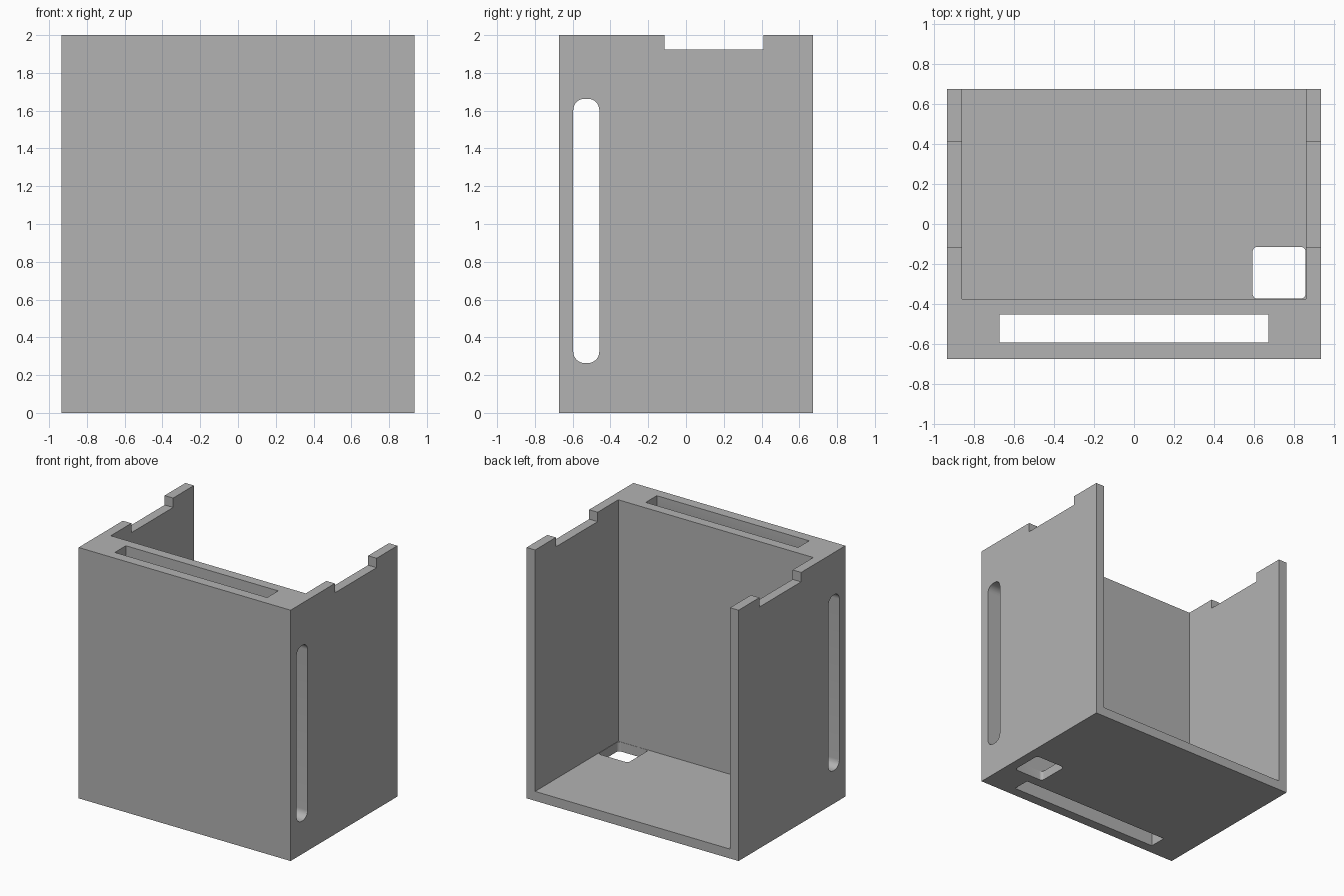
import bpy, bmesh, math
from mathutils import Vector

cube = bpy.data.objects.get("Cube")
if cube:
    bpy.data.objects.remove(cube, do_unlink=True)

grey = bpy.data.materials.new("plain grey")
grey.use_nodes = True
grey.diffuse_color = (0.448, 0.448, 0.448, 1)
grey.node_tree.nodes["Principled BSDF"].inputs["Base Color"].default_value = grey.diffuse_color


def rounded_rect(u0, u1, v0, v1, r, steps=8):
    """Outline of a rectangle, with its corners rounded when r > 0."""
    if not r:
        return [(u0, v0), (u1, v0), (u1, v1), (u0, v1)]
    pts = []
    centres = [(u1 - r, v1 - r), (u0 + r, v1 - r), (u0 + r, v0 + r), (u1 - r, v0 + r)]
    for i, (cu, cv) in enumerate(centres):
        for s in range(steps + 1):
            a = (i + s / steps) * math.pi / 2
            pts.append((cu + r * math.cos(a), cv + r * math.sin(a)))
    return pts


def prism(name, x, y, z, axis="Z", r=0):
    """Box between the given ranges; edges along the axis may be rounded."""
    bm = bmesh.new()
    if axis == "X":
        verts = [bm.verts.new((x[0], u, v)) for u, v in rounded_rect(*y, *z, r)]
        depth = Vector((x[1] - x[0], 0, 0))
    else:
        verts = [bm.verts.new((u, v, z[0])) for u, v in rounded_rect(*x, *y, r)]
        depth = Vector((0, 0, z[1] - z[0]))
    face = bm.faces.new(verts)
    ext = bmesh.ops.extrude_face_region(bm, geom=[face], use_keep_orig=True)
    moved = [g for g in ext["geom"] if isinstance(g, bmesh.types.BMVert)]
    bmesh.ops.translate(bm, verts=moved, vec=depth)
    bmesh.ops.recalc_face_normals(bm, faces=bm.faces)
    mesh = bpy.data.meshes.new(name)
    bm.to_mesh(mesh)
    bm.free()
    mesh.materials.append(grey)
    ob = bpy.data.objects.new(name, mesh)
    bpy.context.collection.objects.link(ob)
    return ob


# Outer block
W, D, H, T = 0.935, 0.673, 2.0, 0.075
housing = prism("housing", (-W, W), (-D, D), (0, H))

# Openings: main bay, rim notches, strap slots and the cable hole in the floor
cutters = [
    prism("bay_cutter", (T - W, W - T), (-0.375, 1), (T, 3)),
    prism("rim_notch_cutter", (-2, 2), (-0.115, 0.411), (H - T, 3)),
    prism("vertical_slot_cutter", (-0.672, 0.672), (-0.592, -0.453), (-1, 3)),
    prism("side_slot_cutter", (-2, 2), (-0.597, -0.459), (0.264, 1.663), "X", 0.06),
    prism("cable_hole_cutter", (0.592, 0.857), (-0.373, -0.114), (-1, 0.2), "Z", 0.025),
]
for cutter in cutters:
    mod = housing.modifiers.new(cutter.name, "BOOLEAN")
    mod.operation = "DIFFERENCE"
    mod.solver = "EXACT"
    mod.object = cutter

# Apply the cuts and discard the cutters
bpy.ops.object.select_all(action="DESELECT")
housing.select_set(True)
bpy.context.view_layer.objects.active = housing
for cutter in cutters:
    bpy.ops.object.modifier_apply(modifier=cutter.name)
    bpy.data.objects.remove(cutter, do_unlink=True)
bpy.ops.object.shade_smooth_by_angle(angle=math.radians(30))
